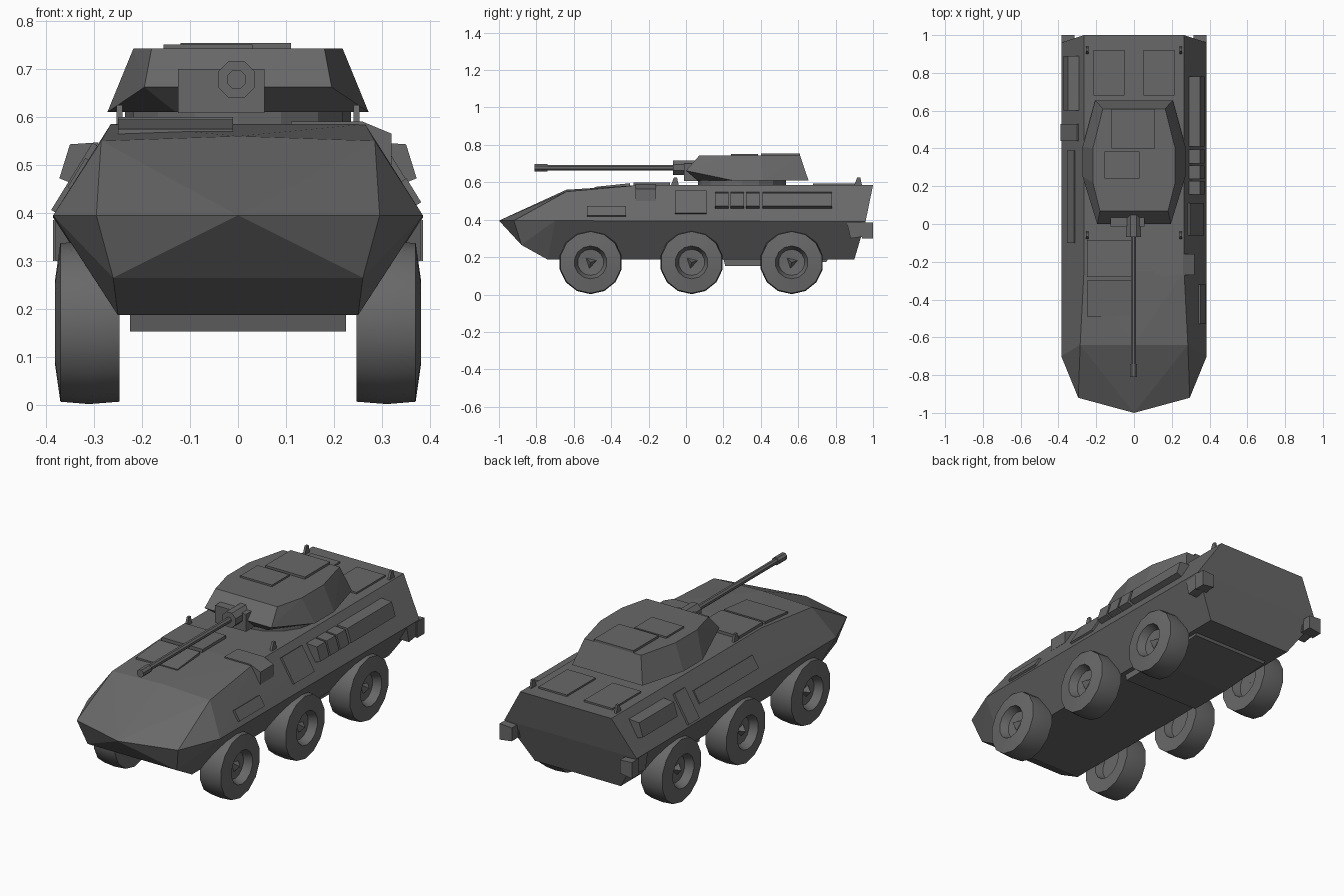
import bpy, bmesh, math
from mathutils import Matrix, Vector

old = bpy.data.objects.get("Cube")
if old:
    bpy.data.objects.remove(old, do_unlink=True)

grey = bpy.data.materials.new("dark grey paint")
grey.use_nodes = True
color = (0.14, 0.14, 0.14, 1)
grey.diffuse_color = color
grey.node_tree.nodes["Principled BSDF"].inputs["Base Color"].default_value = color


def finish(name, bm):
    bmesh.ops.recalc_face_normals(bm, faces=bm.faces)
    mesh = bpy.data.meshes.new(name)
    bm.to_mesh(mesh)
    bm.free()
    mesh.materials.append(grey)
    obj = bpy.data.objects.new(name, mesh)
    bpy.context.collection.objects.link(obj)
    return obj


def solid(name, points, mirror=False):
    """Convex solid around the points, optionally mirrored across x."""
    bm = bmesh.new()
    for x, y, z in points:
        bm.verts.new((x, y, z))
        if mirror and x:
            bm.verts.new((-x, y, z))
    bmesh.ops.convex_hull(bm, input=bm.verts[:])
    bmesh.ops.dissolve_limit(bm, angle_limit=0.01, verts=bm.verts, edges=bm.edges)
    return finish(name, bm)


def box(name, xs, ys, zs):
    return solid(name, [(x, y, z) for x in xs for y in ys for z in zs])


def prism(name, side, section, y0, y1):
    """Section of (x, z) points drawn out along y on one side."""
    return solid(name, [(side * x, y, z) for x, z in section for y in (y0, y1)])


def rod(name, x, z, y0, y1, radius, sides=8):
    return solid(name, [(x + radius * math.cos(a), y, z + radius * math.sin(a))
                        for y in (y0, y1)
                        for a in [math.tau * (i + 0.5) / sides for i in range(sides)]])


# Hull
solid("hull", [
    (0, -1, 0.395), (0.295, -0.92, 0.395), (0.385, -0.7, 0.395), (0.385, 0.96, 0.39),
    (0.285, -0.64, 0.55), (0, -0.64, 0.56), (0.265, -0.25, 0.585), (0.265, 1, 0.585),
    (0.26, -0.88, 0.265), (0.25, -0.74, 0.187), (0.25, 0.9, 0.187)], mirror=True)
solid("belly_plate", [(0.225, 0.2, 0.19), (0.225, 0.21, 0.153), (0.225, 0.45, 0.153),
                      (0.225, 0.75, 0.175), (0.225, 0.76, 0.19)], mirror=True)


# Panels lying on the sloped upper sides
def slope_x(z):
    return 0.385 - (z - 0.39) * 0.615


def side_panel(name, side, y0, y1, z0, z1, thick):
    out = Vector((0.85, 0.52)) * thick
    section = []
    for z in (z0, z1):
        base = Vector((slope_x(z), z))
        section += [base - out * 0.3, base + out]
    return prism(name, side, section, y0, y1)


side_panel("front_left_panel", 1, -0.53, -0.32, 0.415, 0.465, 0.014)
side_panel("left_door", 1, -0.06, 0.11, 0.43, 0.55, 0.012)
side_panel("right_long_panel", -1, -0.1, 0.39, 0.45, 0.51, 0.008)
side_panel("right_strap_plate", -1, 0.44, 0.53, 0.4, 0.54, 0.012)

# Stowage boxes on the sides
stowage = [(slope_x(0.46), 0.46), (0.372, 0.472), (0.35, 0.543), (0.29, 0.547)]
for i in range(3):
    prism(f"left_stowage_box_{i + 1}", 1, stowage, 0.155 + i * 0.083, 0.228 + i * 0.083)
prism("left_long_box", 1, stowage, 0.41, 0.78)
prism("right_stowage_box", -1, stowage, 0.6, 0.89)
prism("left_vision_block", 1, [(0.11, 0.57), (0.11, 0.59), (0.26, 0.59),
                               (0.32, 0.565), (0.32, 0.5)], -0.27, -0.16)

# Deck hatches
solid("front_hatch", [(x, y, z + d) for x in (-0.25, -0.01)
                      for y, z in ((-0.49, 0.555), (-0.3, 0.575)) for d in (0, 0.02)])
box("middle_hatch", (-0.25, -0.01), (-0.28, -0.085), (0.57, 0.6))
for side, word in ((1, "left"), (-1, "right")):
    box(f"{word}_rear_hatch", (side * 0.05, side * 0.215), (0.68, 0.92), (0.57, 0.594))
    # Lifting hooks
    for y, place in ((-0.06, "front"), (0.92, "rear")):
        x = side * 0.247
        solid(f"{word}_{place}_hook", [(x + d, y + e, z) for d in (-0.006, 0.006)
                                       for e, z in ((-0.022, 0.58), (0.022, 0.58),
                                                    (-0.005, 0.625), (0.012, 0.625))])
    # Rear lamp housings
    prism(f"{word}_rear_lamp", side, [(0.315, 0.31), (0.315, 0.38), (0.385, 0.385),
                                      (0.385, 0.3)], 0.94, 1)
    solid(f"{word}_lamp_bracket", [(side * x, y, z) for x in (0.31, 0.38) for y, z in
                                   ((0.86, 0.385), (0.95, 0.385), (0.95, 0.31), (0.88, 0.3))])

# Turret: neck ring, faceted body, roof hatches
bm = bmesh.new()
bmesh.ops.create_cone(bm, cap_ends=True, segments=16, radius1=0.235, radius2=0.235,
                      depth=0.04, matrix=Matrix.Translation((0, 0.3, 0.597)))
finish("turret_ring", bm)
solid("turret", [
    (0.13, 0.06, 0.61), (0.272, 0.25, 0.61), (0.272, 0.41, 0.61), (0.205, 0.655, 0.61),
    (0.195, 0, 0.662),
    (0.18, 0.07, 0.742), (0.218, 0.22, 0.742), (0.218, 0.4, 0.742), (0.165, 0.61, 0.742)],
    mirror=True)
box("turret_rear_hatch", (-0.12, 0.11), (0.4, 0.61), (0.735, 0.754))
box("turret_front_hatch", (-0.155, 0.03), (0.24, 0.385), (0.735, 0.751))

# Gun
box("mantlet", (-0.125, 0.055), (-0.012, 0.08), (0.608, 0.7))
rod("gun_collar", -0.003, 0.678, -0.07, 0.06, 0.042)
rod("gun_barrel", -0.003, 0.678, -0.8, 0, 0.015)
rod("gun_muzzle", -0.003, 0.678, -0.81, -0.74, 0.021)

# Wheels: lathed tyre with a recessed hub and pointed cap
TYRE = [(0.29, 0.001), (0.29, 0.08), (0.248, 0.09), (0.247, 0.165), (0.31, 0.17),
        (0.37, 0.165), (0.381, 0.088), (0.34, 0.07), (0.335, 0.001)]
for side, word in ((1, "left"), (-1, "right")):
    for y, place in ((-0.51, "front"), (0.03, "middle"), (0.565, "rear")):
        bm = bmesh.new()
        verts = [bm.verts.new((side * x, y, 0.172 + r)) for x, r in TYRE]
        edges = [bm.edges.new(pair) for pair in zip(verts, verts[1:])]
        bmesh.ops.spin(bm, geom=verts + edges, cent=(0, y, 0.172), axis=(1, 0, 0),
                       angle=math.tau, steps=14, use_merge=True)
        wheel = finish(f"{word}_{place}_wheel", bm)
        bpy.context.view_layer.objects.active = wheel
        bpy.ops.object.select_all(action="DESELECT")
        wheel.select_set(True)
        bpy.ops.object.shade_smooth_by_angle(angle=math.radians(30))
        cap = [(side * 0.33, y + 0.04 * math.cos(a), 0.172 + 0.04 * math.sin(a))
               for a in (0.3, 2.4, 4.5)]
        solid(f"{word}_{place}_hub_cap", cap + [(side * 0.37, y, 0.172)])
